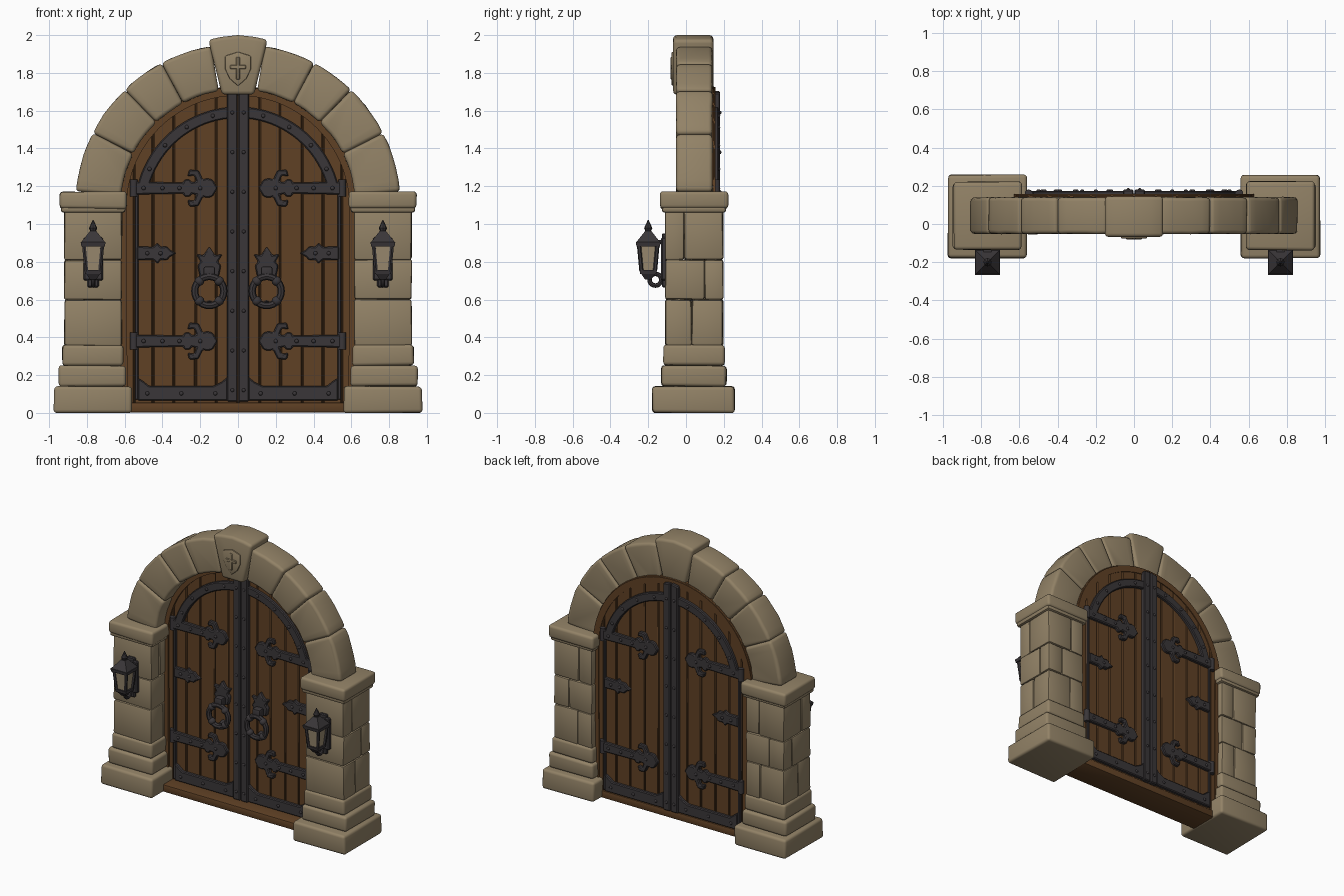
import bpy, bmesh, math, random
from mathutils import Vector, Matrix

if "Cube" in bpy.data.objects:
    bpy.data.objects.remove(bpy.data.objects["Cube"])

random.seed(4)
CZ = 1.09  # centre height of the arch


def material(name, rgb):
    m = bpy.data.materials.new(name)
    m.diffuse_color = (*rgb, 1)
    m.use_nodes = True
    m.node_tree.nodes["Principled BSDF"].inputs["Base Color"].default_value = m.diffuse_color
    return m


STONE = material("sandstone", (0.29, 0.225, 0.135))
WOOD = material("oak_wood", (0.115, 0.052, 0.018))
DARK = material("dark_wood", (0.06, 0.028, 0.011))
IRON = material("black_iron", (0.042, 0.037, 0.04))
GLASS = material("lantern_glass", (0.33, 0.26, 0.165))


def prism(bm, pts, y0, y1, bevel=0.0, seg=1, jitter=0.0):
    """Extrude an x-z outline from y0 to y1 and bevel its sharp edges."""
    def jit():
        return random.uniform(-jitter, jitter)
    a = [bm.verts.new((x + jit(), y0 + jit(), z + jit())) for x, z in pts]
    b = [bm.verts.new((x + jit(), y1 + jit(), z + jit())) for x, z in pts]
    n = len(pts)
    faces = [bm.faces.new(a), bm.faces.new(b[::-1])]
    faces += [bm.faces.new((a[i], b[i], b[(i + 1) % n], a[(i + 1) % n])) for i in range(n)]
    bmesh.ops.recalc_face_normals(bm, faces=faces)
    if bevel:
        edges = {e for f in faces for e in f.edges}
        sharp = [e for e in edges if e.calc_face_angle(0) > math.radians(25)]
        bmesh.ops.bevel(bm, geom=sharp, offset=bevel, segments=seg, profile=0.5,
                        affect='EDGES', clamp_overlap=True)


def box(bm, x0, x1, y0, y1, z0, z1, bevel=0.0, seg=1, jitter=0.0):
    prism(bm, [(x0, z0), (x1, z0), (x1, z1), (x0, z1)], y0, y1, bevel, seg, jitter)


def cone(bm, p, q, r1, r2, sides=8, spin=0.0):
    """Tapered rod from p to q."""
    p, q = Vector(p), Vector(q)
    d = q - p
    rot = Vector((0, 0, 1)).rotation_difference(d).to_matrix().to_4x4()
    mat = Matrix.Translation((p + q) / 2) @ rot @ Matrix.Rotation(spin, 4, 'Z')
    bmesh.ops.create_cone(bm, cap_ends=True, segments=sides, radius1=r1, radius2=r2,
                          depth=d.length, matrix=mat)


def ball(bm, p, r, flat=1.0):
    mat = Matrix.Translation(p) @ Matrix.Diagonal((1, flat, 1, 1))
    bmesh.ops.create_icosphere(bm, subdivisions=2, radius=r, matrix=mat)


def ring(bm, c, axis_u, axis_v, R, r, n=28, m=8):
    """Torus around c in the plane of axis_u and axis_v."""
    c, u, v = Vector(c), Vector(axis_u), Vector(axis_v)
    w = u.cross(v)
    rows = []
    for i in range(n):
        t = 2 * math.pi * i / n
        d = u * math.cos(t) + v * math.sin(t)
        rows.append([bm.verts.new(c + d * (R + r * math.cos(k * 2 * math.pi / m))
                                  + w * r * math.sin(k * 2 * math.pi / m)) for k in range(m)])
    fs = [bm.faces.new((rows[i][k], rows[(i + 1) % n][k], rows[(i + 1) % n][(k + 1) % m],
                        rows[i][(k + 1) % m])) for i in range(n) for k in range(m)]
    bmesh.ops.recalc_face_normals(bm, faces=fs)


def arc(r, a0, a1, n, cz=CZ):
    return [(r * math.cos(math.radians(a0 + (a1 - a0) * i / n)),
             cz + r * math.sin(math.radians(a0 + (a1 - a0) * i / n))) for i in range(n + 1)]


def flip(pts, s):
    return [(s * x, z) for x, z in pts]


def finish(bm, name, mat, angle=40):
    me = bpy.data.meshes.new(name)
    bm.to_mesh(me)
    bm.free()
    me.materials.append(mat)
    me.shade_smooth()
    me.set_sharp_from_angle(angle=math.radians(angle))
    ob = bpy.data.objects.new(name, me)
    bpy.context.collection.objects.link(ob)
    return ob


# Stone pillars: plinth, two steps, split shaft courses and cap
for s, side in ((-1, "left"), (1, "right")):
    bm = bmesh.new()
    for z0, z1, x0, x1, y0, y1 in ((0, .14, .56, .975, -.178, .258),
                                   (.14, .25, .595, .95, -.13, .215),
                                   (.25, .36, .605, .93, -.118, .203),
                                   (1.08, 1.172, .588, .945, -.137, .222)):
        box(bm, s * x0, s * x1, y0, y1, z0, z1, .018, 3, .003)
    box(bm, s * .595, s * .938, -.128, .213, 1.06, 1.10, .015, 2)
    for z0, z1, ys, xs in ((.355, .60, .03, .73), (.60, .81, .10, .80), (.81, 1.08, -.01, .72)):
        box(bm, s * .615, s * .92, -.11, ys, z0, z1, .012, 2, .003)
        box(bm, s * .615, s * xs, ys, .196, z0, z1, .012, 2, .003)
        box(bm, s * xs, s * .92, ys, .196, z0, z1, .012, 2, .003)
    finish(bm, side + "_pillar", STONE)

# Arch stones, four on each side
bm = bmesh.new()
bounds = (5.5, 27, 46, 62, 80.5)
for s in (-1, 1):
    for a0, a1 in zip(bounds, bounds[1:]):
        outline = arc(.862, a0, a1, 5) + arc(.622, a1, a0, 5)
        prism(bm, flip(outline, s), -.052, .14, .02, 3, .002)
finish(bm, "arch_stones", STONE)

# Keystone with a raised shield and cross
bm = bmesh.new()
prism(bm, [(-.085, 1.685), (.085, 1.685), (.157, 1.975), (.09, 1.99), (0, 2.0),
           (-.09, 1.99), (-.157, 1.975)], -.068, .145, .02, 3)
finish(bm, "keystone", STONE)
bm = bmesh.new()
half = [(0, 1.73), (.045, 1.77), (.068, 1.82), (.068, 1.89), (0, 1.912)]
shield = half + [(-x, z) for x, z in half[-2:0:-1]]
prism(bm, shield, -.076, -.06, .006, 2)
box(bm, -.01, .01, -.082, -.07, 1.765, 1.885, .004)
box(bm, -.042, .042, -.082, -.07, 1.82, 1.842, .004)
finish(bm, "keystone_shield", STONE)

# Wooden door planks over a dark core
bm = bmesh.new()
edges = (.0, .115, .225, .34, .45, .55, .622)
for s in (-1, 1):
    for x0, x1 in zip(edges, edges[1:]):
        top = []
        for i in range(6):
            x = x1 - .002 + (x0 + .004 - x1) * i / 5
            top.append((x, CZ + math.sqrt(max(.64 ** 2 - x * x, 0))))
        prism(bm, flip([(x0 + .002, .05), (x1 - .002, .05)] + top, s),
              .055 + random.uniform(-.003, .003), .15, .005)
finish(bm, "door_planks", WOOD)
bm = bmesh.new()
prism(bm, [(.62, .04)] + arc(.63, 0, 180, 32) + [(-.62, .04)], .064, .14)
finish(bm, "door_core", DARK)

# Wooden rim around the opening, and the sill
bm = bmesh.new()
prism(bm, [(.635, .02)] + arc(.635, 0, 180, 40) + [(-.635, .02), (-.585, .02)]
      + arc(.59, 180, 0, 40) + [(.585, .02)], .042, .156)
finish(bm, "door_rim", WOOD)
bm = bmesh.new()
box(bm, -.58, .58, -.05, .16, .003, .056, .008, 2)
finish(bm, "door_sill", WOOD)


# Iron fittings, repeated on both leaves, front and back
def iron(name, outlines, thick=.03, bevel=.006):
    bm = bmesh.new()
    for pts in outlines:
        for s in (-1, 1):
            prism(bm, flip(pts, s), .06 - thick, .06, bevel)
            prism(bm, flip(pts, s), .143, .143 + thick, bevel)
    return finish(bm, name, IRON, 30)


def mirrored(half, zc):
    """Close a half outline by reflecting it about z = zc."""
    return [(x, zc + z) for x, z in half] + [(x, zc - z) for x, z in half[::-1] if z > 0]


iron("centre_bands", [[(.002, .06), (.058, .06), (.058, 1.695), (.002, 1.705)]], .037)
iron("bottom_plates", [[(.055, .065), (.53, .065), (.53, .185), (.505, .17), (.47, .142),
                        (.13, .142), (.085, .165), (.055, .19)]])
iron("edge_strips", [[(.528, .07), (.545, .07), (.545, 1.2), (.528, 1.2)]], .02, .003)
iron("arched_bands", [arc(.547, 13, 85, 18, 1.073) + arc(.488, 84, 15, 18, 1.073)])
tip = [(.545, .034), (.29, .029), (.283, .045), (.255, .045), (.245, .03), (.22, .035),
       (.232, .068), (.268, .062), (.258, .098), (.21, .095), (.186, .045), (.165, .052),
       (.135, .045), (.108, 0)]
iron("strap_hinges", [mirrored(tip, z) for z in (1.19, .38)])
short = [(.535, .036), (.45, .034), (.425, .055), (.41, .034), (.375, .036), (.36, .018), (.325, 0)]
iron("short_straps", [mirrored(short, .845)])

# Hinge knuckles and rivets
bm = bmesh.new()
for s in (-1, 1):
    for y in (.045, .16):
        for z in (.335, 1.145):
            cone(bm, (s * .552, y, z), (s * .552, y, z + .09), .021, .021, 10)
finish(bm, "hinge_knuckles", IRON)
bm = bmesh.new()
spots = [(x, z) for z in (.38, 1.19) for x in (.5, .4, .31, .2)] + [(.48, .845), (.41, .845)]
spots += [(x, .103) for x in (.12, .3, .48)] + arc(.517, 25, 75, 3, 1.073)
for s in (-1, 1):
    for x, z in spots:
        for y in (.03, .173):
            ball(bm, (s * x, y, z), .011, .8)
    for k in range(8):
        for y in (.023, .18):
            ball(bm, (s * .03, y, .12 + k * .21), .01, .8)
finish(bm, "rivets", IRON)

# Ring handles on the front
for s, side in ((-1, "left"), (1, "right")):
    bm = bmesh.new()
    x = s * .152
    plate = [(.05, .72), (.062, .78), (.045, .8), (.07, .84), (.03, .835), (0, .88)]
    prism(bm, [(x + a, b) for a, b in plate] + [(x - a, b) for a, b in plate[-2::-1]],
          .03, .06, .006)
    box(bm, x - .03, x + .03, -.015, .04, .715, .775, .01, 2)
    ring(bm, (x, -.005, .645), (1, 0, 0), (0, 0, 1), .077, .019)
    for k in range(4):
        a = math.pi / 4 + k * math.pi / 2
        ball(bm, (x + .074 * math.cos(a), -.005, .645 + .074 * math.sin(a)), .026)
    cone(bm, (x, .06, .575), (x, .01, .575), .02, .015, 10)
    finish(bm, side + "_ring_handle", IRON)

# Wall lanterns
Q, R2, LY = math.pi / 4, math.sqrt(2), -.2
for s, side in ((-1, "left"), (1, "right")):
    x = s * .767

    def taper(bm, z0, z1, h0, h1):
        cone(bm, (x, LY, z0), (x, LY, z1), h0 * R2, h1 * R2, 4, Q)

    bm = bmesh.new()
    taper(bm, .75, .89, .036, .048)
    finish(bm, side + "_lantern_glass", GLASS, 30)
    bm = bmesh.new()
    box(bm, x - .052, x + .052, -.132, -.1, .70, .93, .008)
    box(bm, x - .03, x + .03, -.128, -.1, .665, .95, .006)
    taper(bm, .735, .757, .042, .046)
    taper(bm, .705, .735, .016, .036)
    taper(bm, .882, .905, .062, .066)
    taper(bm, .905, .962, .062, .017)
    cone(bm, (x, LY, .955), (x, LY, .978), .012, .022)
    cone(bm, (x, LY, .978), (x, LY, 1.022), .022, .002)
    for i in (-1, 1):
        for j in (-1, 1):
            cone(bm, (x + i * .036, LY + j * .036, .75), (x + i * .049, LY + j * .049, .89),
                 .011, .011, 6)
    box(bm, x - .02, x + .02, -.2, -.11, .895, .915)
    ring(bm, (x, -.162, .705), (0, 1, 0), (0, 0, 1), .031, .012, 20)
    finish(bm, side + "_lantern_frame", IRON, 30)
